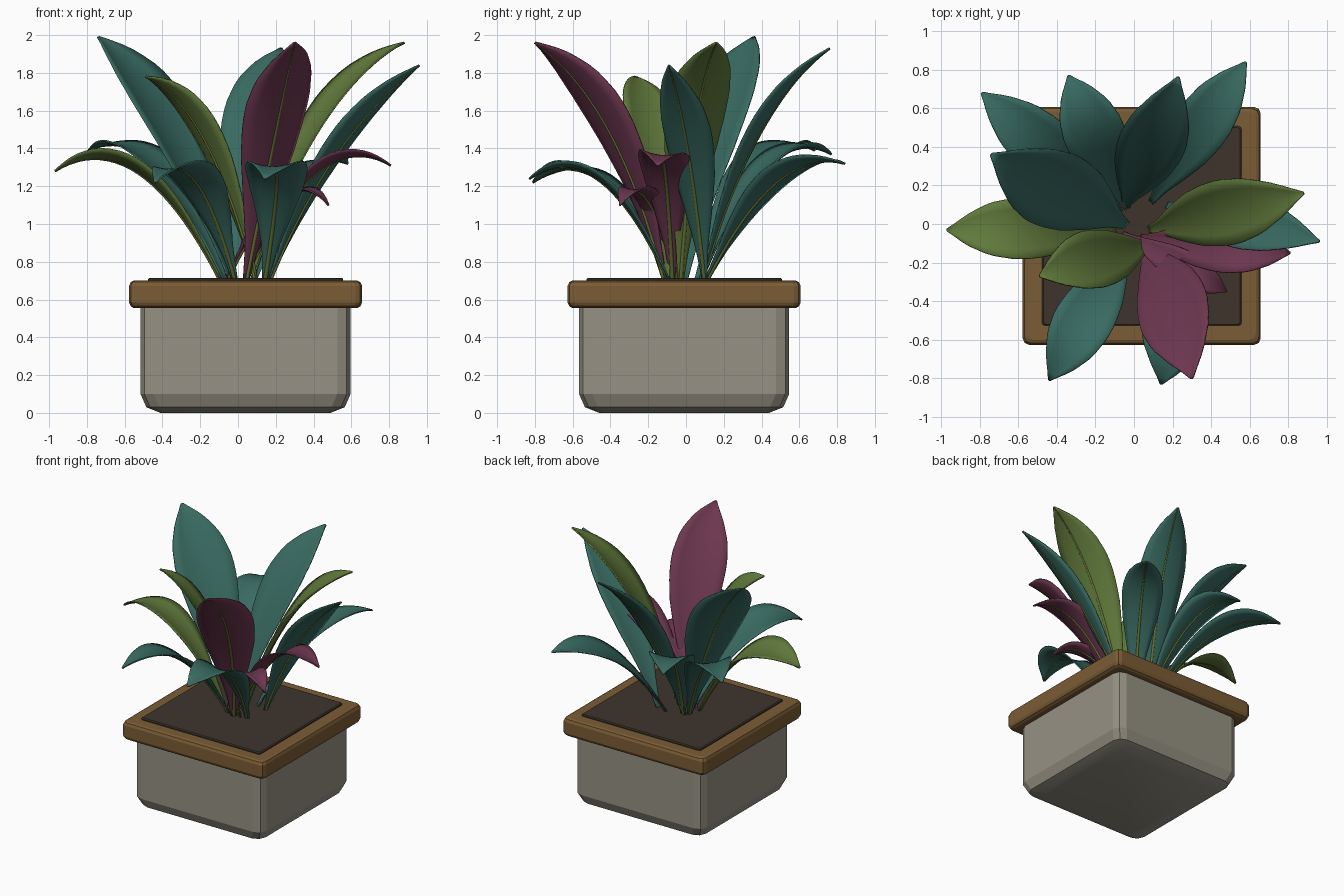
import bpy, bmesh, math
from mathutils import Vector

if "Cube" in bpy.data.objects:
    bpy.data.objects.remove(bpy.data.objects["Cube"])


def material(name, rgb):
    m = bpy.data.materials.new(name)
    lin = [((c / 255 + 0.055) / 1.055) ** 2.4 for c in rgb]
    m.diffuse_color = (*lin, 1)
    m.use_nodes = True
    m.node_tree.nodes["Principled BSDF"].inputs["Base Color"].default_value = m.diffuse_color
    return m


STONE = material("grey stone", (150, 145, 131))
WOOD = material("brown wood", (123, 92, 53))
SOIL = material("dark soil", (62, 52, 44))
TEAL = material("teal leaf", (56, 106, 97))
GREEN = material("green leaf", (97, 122, 60))
PURPLE = material("plum leaf", (109, 55, 80))
RIB = material("olive rib", (104, 118, 52))


def add_object(name, bm, mat, angle):
    bmesh.ops.recalc_face_normals(bm, faces=bm.faces)
    me = bpy.data.meshes.new(name)
    bm.to_mesh(me)
    bm.free()
    me.materials.append(mat)
    ob = bpy.data.objects.new(name, me)
    bpy.context.collection.objects.link(ob)
    bpy.ops.object.select_all(action='DESELECT')
    ob.select_set(True)
    bpy.context.view_layer.objects.active = ob
    bpy.ops.object.shade_smooth_by_angle(angle=math.radians(angle))
    return ob


def square_loft(name, mat, rings, corner):
    """Stack of squares with bevelled corners: rings of (z, half size)."""
    bm = bmesh.new()
    loops = []
    for z, h in rings:
        loop = []
        for k in range(4):
            a = math.pi / 2 * k + math.pi / 4
            cx, cy = [math.copysign(h - corner, f(a)) for f in (math.cos, math.sin)]
            for d in (-math.pi / 4, 0, math.pi / 4):
                loop.append(bm.verts.new((0.04 + cx + corner * math.cos(a + d),
                                          -0.01 + cy + corner * math.sin(a + d), z)))
        loops.append(loop)
    for lo, hi in zip(loops, loops[1:]):
        for i in range(12):
            j = (i + 1) % 12
            bm.faces.new((lo[i], lo[j], hi[j], hi[i]))
    bm.faces.new(loops[0][::-1])
    bm.faces.new(loops[-1])
    add_object(name, bm, mat, 20)


# Pot, rim and soil
square_loft("pot_body", STONE, [(0, 0.45), (0.03, 0.525), (0.1, 0.556), (0.57, 0.556)], 0.07)
square_loft("pot_rim", WOOD, [(0.555, 0.592), (0.565, 0.608), (0.585, 0.617),
                              (0.672, 0.617), (0.692, 0.608), (0.70, 0.592)], 0.035)
square_loft("soil", SOIL, [(0.69, 0.517), (0.708, 0.517), (0.715, 0.51)], 0.015)

# Leaf outline: (position along leaf, share of full width)
OUTLINE = [(0, 0.08), (0.12, 0.24), (0.25, 0.54), (0.4, 0.84), (0.52, 0.97),
           (0.62, 1.0), (0.75, 0.86), (0.88, 0.5), (0.95, 0.22), (1, 0.04)]


def outline(t):
    for (a, u), (b, v) in zip(OUTLINE, OUTLINE[1:]):
        if t <= b:
            return u + (v - u) * (t - a) / (b - a)
    return OUTLINE[-1][1]


def leaf(name, mat, bx, by, tx, ty, tz, f, cz, width, roll, bow=0):
    """Leaf from base to tip; f, cz and bow place the bending point of its curve."""
    p0, p2 = Vector((bx, by, 0.68)), Vector((tx, ty, tz))
    flat = Vector((tx - bx, ty - by, 0)).normalized()
    level = Vector((-flat.y, flat.x, 0))
    p1 = p0.lerp(p2, f) + level * bow
    p1.z = cz
    ro = math.radians(roll)
    blade, rib = bmesh.new(), bmesh.new()
    rows, tubes = [], []
    n, m = 22, 3
    for i in range(n + 1):
        t = i / n
        p = p0 * (1 - t) ** 2 + p1 * 2 * t * (1 - t) + p2 * t * t
        tan = ((p1 - p0) * (1 - t) + (p2 - p1) * t).normalized()
        flat_side = (level - tan * level.dot(tan)).normalized()
        side = flat_side * math.cos(ro) + tan.cross(flat_side) * math.sin(ro)
        up = tan.cross(side)
        w = width / 2 * outline(t)
        rows.append([blade.verts.new(p + side * w * k / m + up * 0.2 * w * (k / m) ** 2)
                     for k in range(-m, m + 1)])
        r = 0.007 * (1 - t) + 0.004
        c = p - up * 0.004
        tubes.append([rib.verts.new(c + side * r * math.cos(a) + up * r * 0.8 * math.sin(a))
                      for a in (math.radians(d) for d in (0, 180, 225, 270, 315))])
    for a, b in zip(rows, rows[1:]):
        for k in range(2 * m):
            blade.faces.new((a[k], a[k + 1], b[k + 1], b[k]))
    for a, b in zip(tubes, tubes[1:]):
        for k in range(5):
            rib.faces.new((a[k], a[(k + 1) % 5], b[(k + 1) % 5], b[k]))
    rib.faces.new(tubes[0])
    rib.faces.new(tubes[-1][::-1])
    ob = add_object(name, blade, mat, 60)
    sol = ob.modifiers.new("thickness", 'SOLIDIFY')
    sol.thickness = 0.008
    sol.offset = 0
    add_object(name + "_rib", rib, RIB, 60)


# Leaves: base x, y, tip x, y, z, bend position, bend height, width, roll, side bow
TEAL_LEAVES = [
    (-0.06, 0.05, -0.79, 0.68, 1.39, 0.5, 1.57, 0.31, 0),
    (-0.03, 0.07, -0.34, 0.77, 1.37, 0.5, 1.57, 0.32, 0),
    (-0.05, 0.08, 0.23, 0.76, 1.93, 0.38, 1.62, 0.35, 8),
    (0.08, 0.10, 0.58, 0.84, 1.32, 0.5, 1.43, 0.29, -8),
    (-0.03, -0.01, -0.74, 0.36, 1.99, 0.45, 1.66, 0.43, -12),
    (-0.01, -0.08, -0.44, -0.81, 1.22, 0.5, 1.50, 0.31, 7),
    (0.14, -0.08, 0.14, -0.83, 1.24, 0.5, 1.50, 0.33, 0, 0.13),
    (0.16, 0.10, 0.96, -0.09, 1.84, 0.4, 1.48, 0.29, -14)]
GREEN_LEAVES = [
    (-0.08, -0.03, -0.97, -0.03, 1.28, 0.5, 1.56, 0.32, 10),
    (0.10, -0.10, -0.49, -0.27, 1.78, 0.42, 1.65, 0.32, 13),
    (0.07, -0.03, 0.88, 0.16, 1.96, 0.36, 1.72, 0.35, 8)]
PLUM_LEAVES = [
    (0.04, -0.11, 0.30, -0.80, 1.96, 0.4, 1.66, 0.40, 14, 0.09),
    (-0.07, -0.04, 0.48, -0.35, 1.10, 0.6, 1.38, 0.18, 0),
    (0.02, -0.07, 0.81, -0.15, 1.31, 0.5, 1.55, 0.28, -5)]
for label, mat, group in (("teal_leaf", TEAL, TEAL_LEAVES),
                          ("green_leaf", GREEN, GREEN_LEAVES),
                          ("plum_leaf", PURPLE, PLUM_LEAVES)):
    for i, args in enumerate(group):
        leaf(f"{label}_{i + 1}", mat, *args)
